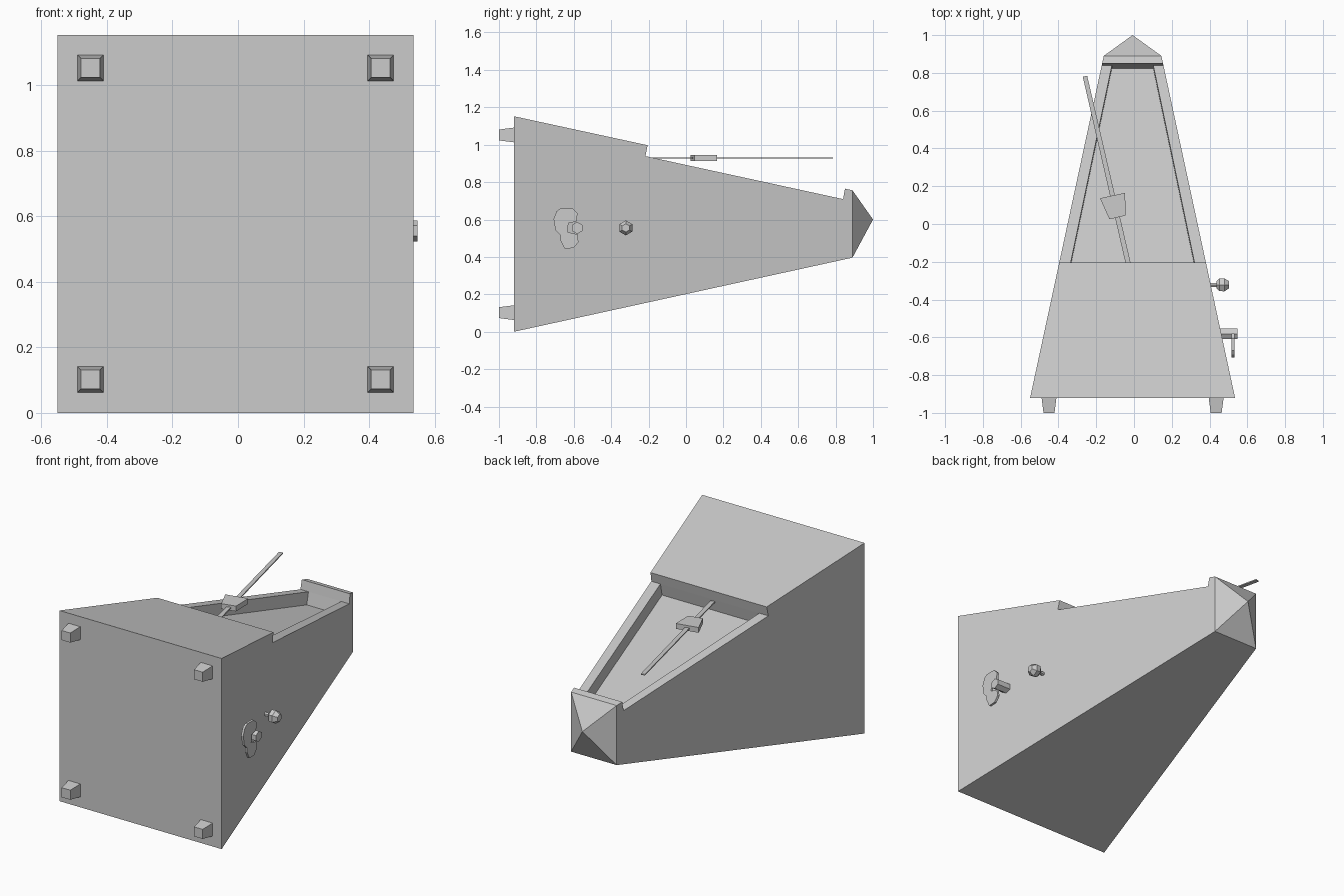
import bpy, bmesh, math
from mathutils import Vector, Matrix

if "Cube" in bpy.data.objects:
    bpy.data.objects.remove(bpy.data.objects["Cube"])

grey = bpy.data.materials.new("plain grey")
grey.diffuse_color = (0.6, 0.6, 0.6, 1)
grey.use_nodes = True
grey.node_tree.nodes["Principled BSDF"].inputs["Base Color"].default_value = grey.diffuse_color


def finish(name, bm):
    bmesh.ops.recalc_face_normals(bm, faces=bm.faces)
    mesh = bpy.data.meshes.new(name)
    bm.to_mesh(mesh)
    bm.free()
    mesh.materials.append(grey)
    obj = bpy.data.objects.new(name, mesh)
    bpy.context.collection.objects.link(obj)
    return obj


def loft(name, rings):
    """Skin a list of equal-length point rings and cap both ends."""
    bm = bmesh.new()
    rows = [[bm.verts.new(p) for p in r] for r in rings]
    n = len(rows[0])
    for a, b in zip(rows, rows[1:]):
        for i in range(n):
            j = (i + 1) % n
            bm.faces.new((a[i], a[j], b[j], b[i]))
    bm.faces.new(rows[0])
    bm.faces.new(rows[-1])
    return finish(name, bm)


def turned(name, y, z, profile, sides=6):
    """Faceted turning along x from (x, radius) pairs."""
    return loft(name, [[(x, y + r * math.cos(math.tau * (i + 0.5) / sides),
                         z + r * math.sin(math.tau * (i + 0.5) / sides))
                        for i in range(sides)] for x, r in profile])


# Tapered case: side profile, stepped ledge, sunken panel and pointed cap
def side_x(y, s):
    return -0.0075 + s * (0.5425 + (y + 0.92) / 1.81 * (0.1525 - 0.5425))


profile = [(-0.92, 0.0), (0.89, 0.396), (0.89, 0.756), (0.85, 0.765),
           (0.84, 0.709), (-0.217, 0.939), (-0.205, 0.997), (-0.92, 1.152)]
bm = bmesh.new()
L, R = ([bm.verts.new((side_x(y, s), y, z)) for y, z in profile] for s in (-1, 1))
bm.faces.new(L)
bm.faces.new(R)
for i in (0, 6, 7):
    j = (i + 1) % 8
    bm.faces.new((L[i], L[j], R[j], R[i]))
bm.faces.new((L[2], L[3], R[3], R[2]))

# Sunken panel in the ledge
down = Vector((0, -0.213, -0.977)) * 0.075
rim = [bm.verts.new(p) for p in ((-0.117, 0.84, 0.709), (0.102, 0.84, 0.709),
                                 (0.323, -0.217, 0.939), (-0.338, -0.217, 0.939))]
floor = [bm.verts.new(v.co + down) for v in rim]
for i in range(4):
    j = (i + 1) % 4
    bm.faces.new((rim[i], rim[j], floor[j], floor[i]))
bm.faces.new(floor)
bm.faces.new((L[4], rim[0], rim[3], L[5]))
bm.faces.new((R[4], R[5], rim[2], rim[1]))
bm.faces.new((L[3], L[4], rim[0], rim[1], R[4], R[3]))
bm.faces.new((L[5], L[6], R[6], R[5], rim[2], rim[3]))

# Pointed cap
tip = bm.verts.new((-0.0075, 1.0, 0.6))
for a, b in ((L[1], L[2]), (L[2], R[2]), (R[2], R[1]), (R[1], L[1])):
    bm.faces.new((a, b, tip))
finish("case", bm)


# Four tapered feet
def square(x, y, z, h):
    return [(x - h, y, z - h), (x + h, y, z - h), (x + h, y, z + h), (x - h, y, z + h)]


for side, x in (("left", -0.45), ("right", 0.435)):
    for level, z in (("lower", 0.102), ("upper", 1.052)):
        loft(f"{level}_{side}_foot", [square(x, -0.915, z, 0.04), square(x, -1.0, z, 0.029)])


# Flat plates for the pendulum
def plate(name, outline, z0, z1):
    return loft(name, [[(x, y, z) for x, y in outline] for z in (z0, z1)])


plate("pendulum_rod", [(-0.043, -0.215), (-0.017, -0.21), (-0.248, 0.785), (-0.271, 0.779)],
      0.925, 0.932)
plate("pendulum_weight", [(-0.18, 0.136), (-0.047, 0.165), (-0.045, 0.045), (-0.13, 0.025)],
      0.913, 0.945)

# Side knob on a thin stem
turned("knob_stem", -0.322, 0.555, [(0.38, 0.012), (0.45, 0.012)])
turned("knob", -0.322, 0.555, [(0.438, 0.022), (0.452, 0.038), (0.478, 0.04), (0.503, 0.022)])

# Winding key: shaft and notched handle
turned("key_shaft", -0.582, 0.555, [(0.44, 0.032), (0.547, 0.032)])
handle = [(-0.67, 0.66), (-0.607, 0.66), (-0.58, 0.634), (-0.585, 0.59), (-0.629, 0.58),
          (-0.632, 0.532), (-0.58, 0.521), (-0.575, 0.479), (-0.602, 0.447), (-0.65, 0.445),
          (-0.671, 0.488), (-0.672, 0.516), (-0.698, 0.543), (-0.708, 0.602), (-0.692, 0.644)]
loft("key_handle", [[(x, y, z) for y, z in handle] for x in (0.517, 0.531)])
